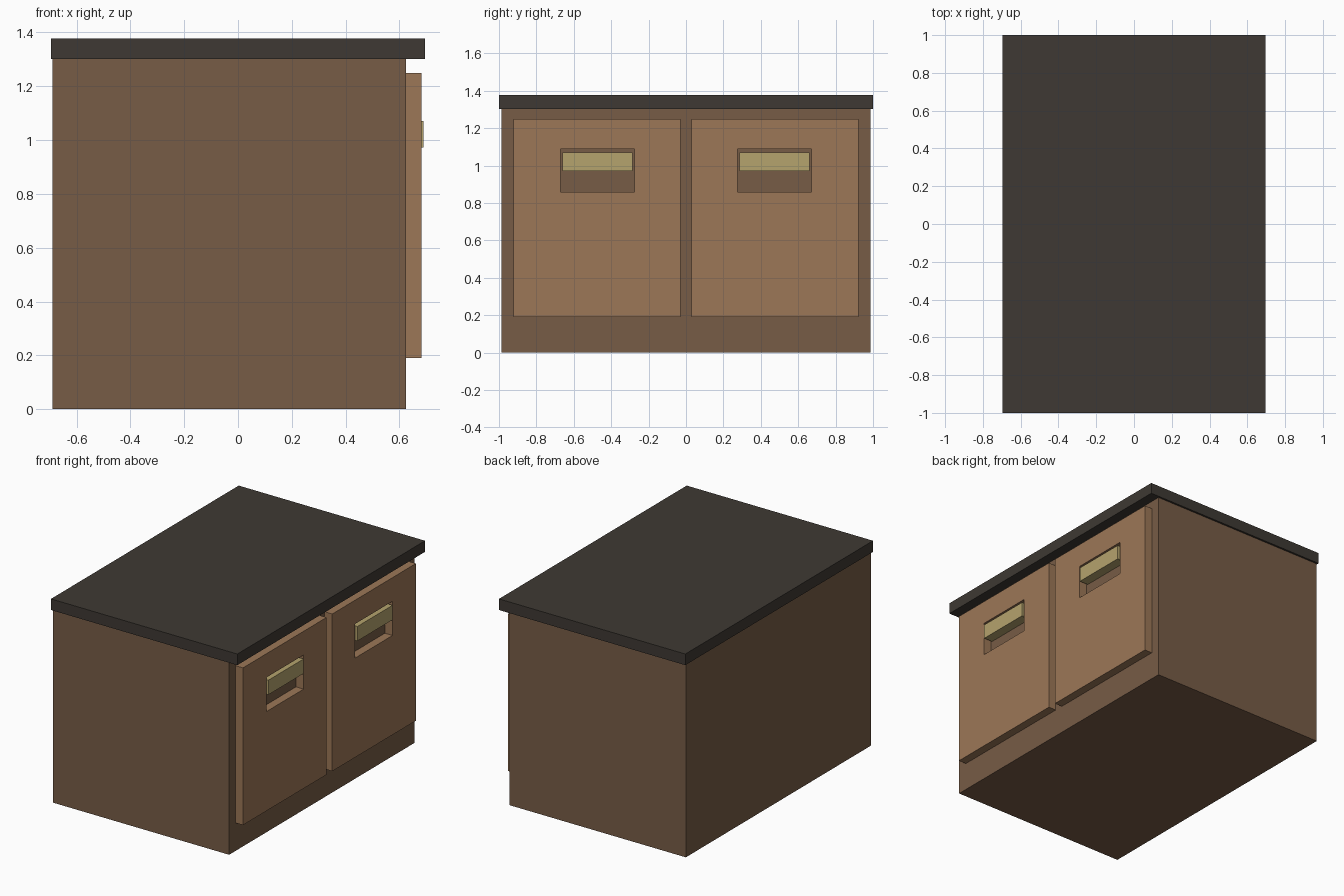
import bpy, bmesh

if "Cube" in bpy.data.objects:
    bpy.data.objects.remove(bpy.data.objects["Cube"])


def material(name, rgb):
    # 8-bit sRGB to linear
    lin = [(c / 255 / 12.92) if c < 11 else ((c / 255 + 0.055) / 1.055) ** 2.4 for c in rgb]
    m = bpy.data.materials.new(name)
    m.diffuse_color = (*lin, 1)
    m.use_nodes = True
    m.node_tree.nodes["Principled BSDF"].inputs["Base Color"].default_value = m.diffuse_color
    return m


dark_wood = material("dark_wood", (119, 92, 70))
light_wood = material("light_wood", (156, 119, 87))
charcoal = material("charcoal_top", (62, 57, 51))
brass = material("brass", (181, 163, 109))


def finish(name, bm, mat):
    bmesh.ops.recalc_face_normals(bm, faces=bm.faces)
    me = bpy.data.meshes.new(name)
    bm.to_mesh(me)
    bm.free()
    me.materials.append(mat)
    ob = bpy.data.objects.new(name, me)
    bpy.context.collection.objects.link(ob)
    return ob


def box(name, x, y, z, mat):
    bm = bmesh.new()
    bmesh.ops.create_cube(bm, size=1)
    for v in bm.verts:
        v.co = [lo + (c + 0.5) * (hi - lo) for c, (lo, hi) in zip(v.co, (x, y, z))]
    return finish(name, bm, mat)


def door_panel(name, x, ys, zs, mat):
    # 3 x 3 grid of faces with the middle left open, extruded to thickness
    bm = bmesh.new()
    grid = [[bm.verts.new((x[0], y, z)) for z in zs] for y in ys]
    for i in range(3):
        for j in range(3):
            if (i, j) != (1, 1):
                bm.faces.new((grid[i][j], grid[i + 1][j], grid[i + 1][j + 1], grid[i][j + 1]))
    ext = bmesh.ops.extrude_face_region(bm, geom=bm.faces[:], use_keep_orig=True)
    moved = [g for g in ext["geom"] if isinstance(g, bmesh.types.BMVert)]
    bmesh.ops.translate(bm, verts=moved, vec=(x[1] - x[0], 0, 0))
    return finish(name, bm, mat)


# Cabinet body and countertop
box("cabinet_body", (-0.69, 0.625), (-0.987, 0.987), (0, 1.302), dark_wood)
box("countertop", (-0.695, 0.695), (-1, 1), (1.302, 1.377), charcoal)

# Two doors, each with a cut-out grip and a brass pull
for side, s in (("left", -1), ("right", 1)):
    ys = sorted(s * y for y in (0.03, 0.275, 0.672, 0.921))
    door_panel(side + "_door", (0.625, 0.682), ys, (0.19, 0.86, 1.09, 1.25), light_wood)
    box(side + "_handle", (0.625, 0.69), sorted((s * 0.286, s * 0.661)), (0.972, 1.07), brass)
